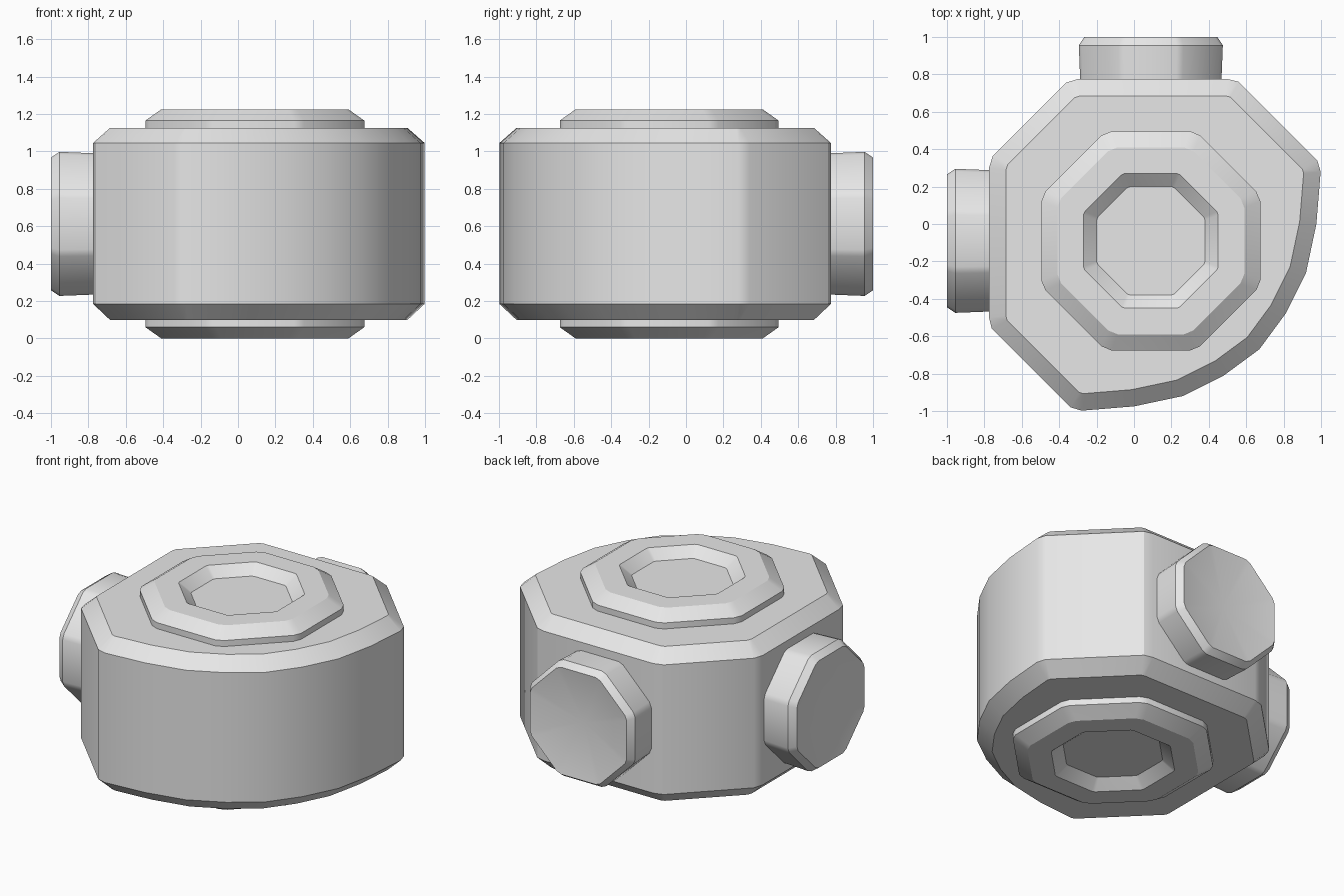
import bpy, bmesh, math
from mathutils import Matrix, Vector

if "Cube" in bpy.data.objects:
    bpy.data.objects.remove(bpy.data.objects["Cube"], do_unlink=True)

grey = bpy.data.materials.new("plain_grey")
grey.use_nodes = True
grey.diffuse_color = (0.8, 0.8, 0.8, 1)
grey.node_tree.nodes["Principled BSDF"].inputs["Base Color"].default_value = (0.8, 0.8, 0.8, 1)


def octagon(apothem, cut=0.03):
    """Flat-sided octagon whose corners are each cut into two points."""
    half = apothem * math.tan(math.pi / 8) - cut
    points = []
    for i in range(8):
        turn = Matrix.Rotation(i * math.pi / 4, 2)
        points += [turn @ Vector((apothem, -half)), turn @ Vector((apothem, half))]
    return points


def inset(points, distance):
    """Move every side of a counter-clockwise outline inward."""
    result = []
    for i, p in enumerate(points):
        a = (p - points[i - 1]).normalized()
        b = (points[(i + 1) % len(points)] - p).normalized()
        na, nb = Vector((-a.y, a.x)), Vector((-b.y, b.x))
        result.append(p + (na + nb) * distance / (1 + na.dot(nb)))
    return result


def loft(name, rings, matrix=Matrix(), dish=None):
    """Skin a stack of (outline, height) rings; dish is the height of a sunken centre."""
    bm = bmesh.new()
    loops = [[bm.verts.new((p.x, p.y, z)) for p in outline] for outline, z in rings]
    for low, high in zip(loops, loops[1:]):
        for i in range(len(low)):
            bm.faces.new((low[i - 1], low[i], high[i], high[i - 1]))
    bm.faces.new(loops[0][::-1])
    if dish is None:
        bm.faces.new(loops[-1])
    else:
        centre = bm.verts.new((0, 0, dish))
        for i in range(len(loops[-1])):
            bm.faces.new((loops[-1][i - 1], loops[-1][i], centre))
    bmesh.ops.recalc_face_normals(bm, faces=bm.faces)
    bm.transform(matrix)
    mesh = bpy.data.meshes.new(name)
    bm.to_mesh(mesh)
    bm.free()
    mesh.materials.append(grey)
    obj = bpy.data.objects.new(name, mesh)
    bpy.context.collection.objects.link(obj)
    bpy.ops.object.select_all(action="DESELECT")
    obj.select_set(True)
    bpy.context.view_layer.objects.active = obj
    bpy.ops.object.shade_smooth_by_angle(angle=math.radians(30))
    return obj


# Body: half outline from the bowed front corner to the back, mirrored on the diagonal
half = [Vector(p) for p in (
    (0.81, -0.48), (0.92, -0.26), (0.975, 0), (0.998, 0.28), (0.98, 0.34),
    (0.56, 0.76), (0.5, 0.775), (-0.3, 0.775), (-0.365, 0.755))]
outline = [Vector((0.67, -0.67))] + half + [Vector((-p.y, -p.x)) for p in reversed(half)]
top_outline = inset(outline, 0.09)
loft("body", [(top_outline, 0.1), (outline, 0.185), (outline, 1.045), (top_outline, 1.125)])

# Stepped caps with a sunken middle, above and below
cap = [(octagon(0.585), -0.03), (octagon(0.585), 0.04), (octagon(0.5), 0.1),
       (octagon(0.36, 0.01), 0.1), (octagon(0.29, 0.01), 0.04)]
loft("top_cap", cap, Matrix.Translation((0.09, -0.09, 1.125)))
loft("bottom_cap", cap, Matrix.Translation((0.09, -0.09, 0.1)) @ Matrix.Rotation(math.pi, 4, "X"))

# Dished side ports
port = [(octagon(0.375, 0.02), 0.7), (octagon(0.385, 0.02), 0.955), (octagon(0.355, 0.02), 1.0)]
loft("right_port", port,
     Matrix.Translation((0, -0.09, 0.6125)) @ Matrix.Rotation(-math.pi / 2, 4, "Y"), dish=0.94)
loft("back_port", port,
     Matrix.Translation((0.09, 0, 0.6125)) @ Matrix.Rotation(-math.pi / 2, 4, "X"), dish=0.94)
